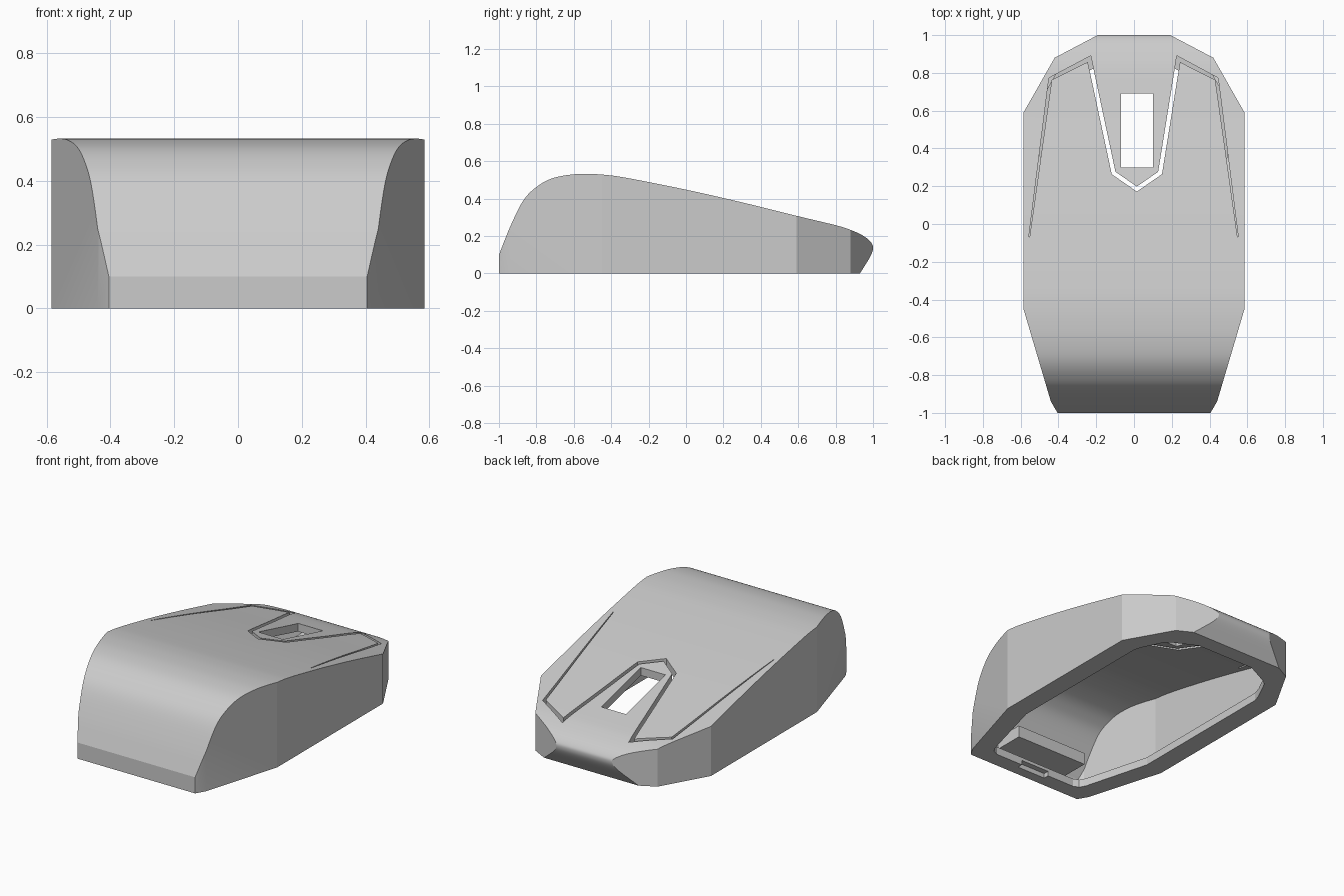
import bpy, bmesh
from math import radians
from mathutils import Vector

if "Cube" in bpy.data.objects:
    bpy.data.objects.remove(bpy.data.objects["Cube"], do_unlink=True)

grey = bpy.data.materials.new("shell grey")
grey.use_nodes = True
colour = (0.6, 0.6, 0.6, 1)
grey.diffuse_color = colour
grey.node_tree.nodes["Principled BSDF"].inputs["Base Color"].default_value = colour


def finish(name, bm):
    bmesh.ops.recalc_face_normals(bm, faces=bm.faces)
    mesh = bpy.data.meshes.new(name)
    bm.to_mesh(mesh)
    bm.free()
    mesh.materials.append(grey)
    ob = bpy.data.objects.new(name, mesh)
    bpy.context.collection.objects.link(ob)
    return ob


def prism(name, points, push):
    """Extrude a closed outline of 3D points along a vector."""
    bm = bmesh.new()
    face = bm.faces.new([bm.verts.new(p) for p in points])
    made = bmesh.ops.extrude_face_region(bm, geom=[face])["geom"]
    verts = [v for v in made if isinstance(v, bmesh.types.BMVert)]
    bmesh.ops.translate(bm, verts=verts, vec=push)
    return finish(name, bm)


def side_prism(name, profile):
    return prism(name, [(-1, y, z) for y, z in profile], (2, 0, 0))


def plan_prism(name, half, low, high):
    outline = half + [(-x, y) for x, y in reversed(half)]
    return prism(name, [(x, y, low) for x, y in outline], (0, 0, high - low))


def box(name, x0, x1, y0, y1, z0, z1):
    return prism(name, [(x0, y0, z0), (x1, y0, z0), (x1, y1, z0), (x0, y1, z0)],
                 (0, 0, z1 - z0))


def combine(target, tool, operation):
    mod = target.modifiers.new("cut", "BOOLEAN")
    mod.operation, mod.object, mod.solver = operation, tool, "EXACT"
    bpy.context.view_layer.objects.active = target
    bpy.ops.object.modifier_apply(modifier=mod.name)
    bpy.data.objects.remove(tool, do_unlink=True)


def curve(points, steps=5):
    """Smooth open curve through the points."""
    p = [Vector(q) for q in points]
    p = [2 * p[0] - p[1]] + p + [2 * p[-1] - p[-2]]
    out = []
    for a, b, c, d in zip(p, p[1:], p[2:], p[3:]):
        for i in range(steps):
            t = i / steps
            out.append(tuple(0.5 * (2 * b + (c - a) * t + (2 * a - 5 * b + 4 * c - d) * t ** 2
                                    + (3 * b - a - 3 * c + d) * t ** 3)))
    return out + [tuple(p[-2])]


# Outer body: side profile crossed with plan outline
top = curve([(-1, .1), (-.94, .25), (-.87, .39), (-.8, .462), (-.72, .507), (-.62, .528),
             (-.52, .532), (-.42, .526), (-.3, .508), (0, .448), (.3, .38), (.6, .306),
             (.8, .258), (.88, .233), (.95, .2), (.99, .165), (1, .135), (.985, .09), (.93, 0)])
shell = side_prism("mouse_shell", [(-1, 0)] + top)
plan = [(.405, -1), (.44, -.94), (.585, -.45), (.585, .59), (.42, .88), (.19, 1.001)]
combine(shell, plan_prism("plan", plan, -1, 1), "INTERSECT")

# Thin-walled hollow above the bottom lip
ceiling = curve([(-.95, .1), (-.893, .235), (-.83, .36), (-.77, .42), (-.7, .459), (-.61, .479),
                 (-.52, .482), (-.42, .476), (-.3, .459), (0, .399), (.3, .331), (.6, .257),
                 (.78, .21), (.87, .18), (.92, .155), (.945, .13), (.93, .09), (.905, .05)])
cavity = side_prism("cavity", [(-.95, .05)] + ceiling)
inner = [(.363, -.96), (.395, -.925), (.535, -.443), (.535, .577), (.385, .842), (.18, .951)]
combine(cavity, plan_prism("inner", inner, -1, 1), "INTERSECT")
combine(shell, cavity, "DIFFERENCE")

# Opening through the lip, with a pry notch at the front
opening = [(.29, -.9), (.325, -.885), (.345, -.85), (.46, -.43), (.46, .55), (.445, .6),
           (.38, .73), (.35, .755), (.2, .83)]
combine(shell, plan_prism("opening", opening, -.1, .08), "DIFFERENCE")
combine(shell, box("notch", -.1, .1, -.935, -.8, -.1, .03), "DIFFERENCE")

# Wheel opening
combine(shell, box("wheel_slot", -.07, .1, .3, .69, .1, .8), "DIFFERENCE")

# Button seam: x, y, half width, depth
seam = [(-.555, -.07, .002, .012), (-.443, .768, .008, .08), (-.237, .874, .011, .08),
        (-.108, .27, .011, .08), (.015, .185, .011, .08), (.138, .27, .011, .08),
        (.235, .874, .011, .08), (.438, .768, .008, .08), (.55, -.07, .002, .012)]
bm = bmesh.new()
rings = []
for i, (x, y, half, depth) in enumerate(seam):
    here = Vector((x, y))
    before = Vector(seam[max(i - 1, 0)][:2])
    after = Vector(seam[min(i + 1, len(seam) - 1)][:2])
    d1 = (here - before).normalized() if i else (after - here).normalized()
    d2 = (after - here).normalized() if i < len(seam) - 1 else d1
    normal = Vector((-d1.y - d2.y, d1.x + d2.x)).normalized()
    side = normal * half / max(.4, normal.dot(Vector((-d1.y, d1.x))))
    z = .448 - .235 * y
    corners = [(here + side, z + .1), (here - side, z + .1),
               (here - side, z - depth), (here + side, z - depth)]
    rings.append([bm.verts.new((p.x, p.y, h)) for p, h in corners])
for a, b in zip(rings, rings[1:]):
    for k in range(4):
        m = (k + 1) % 4
        bm.faces.new((a[k], a[m], b[m], b[k]))
bm.faces.new(rings[0])
bm.faces.new(rings[-1])
combine(shell, finish("seam", bm), "DIFFERENCE")

# Cross bar inside the front wall
box("inner_bar", -.26, .24, -.952, -.76, .075, .15)

bpy.ops.object.select_all(action="DESELECT")
shell.select_set(True)
bpy.context.view_layer.objects.active = shell
bpy.ops.object.shade_smooth_by_angle(angle=radians(15))
